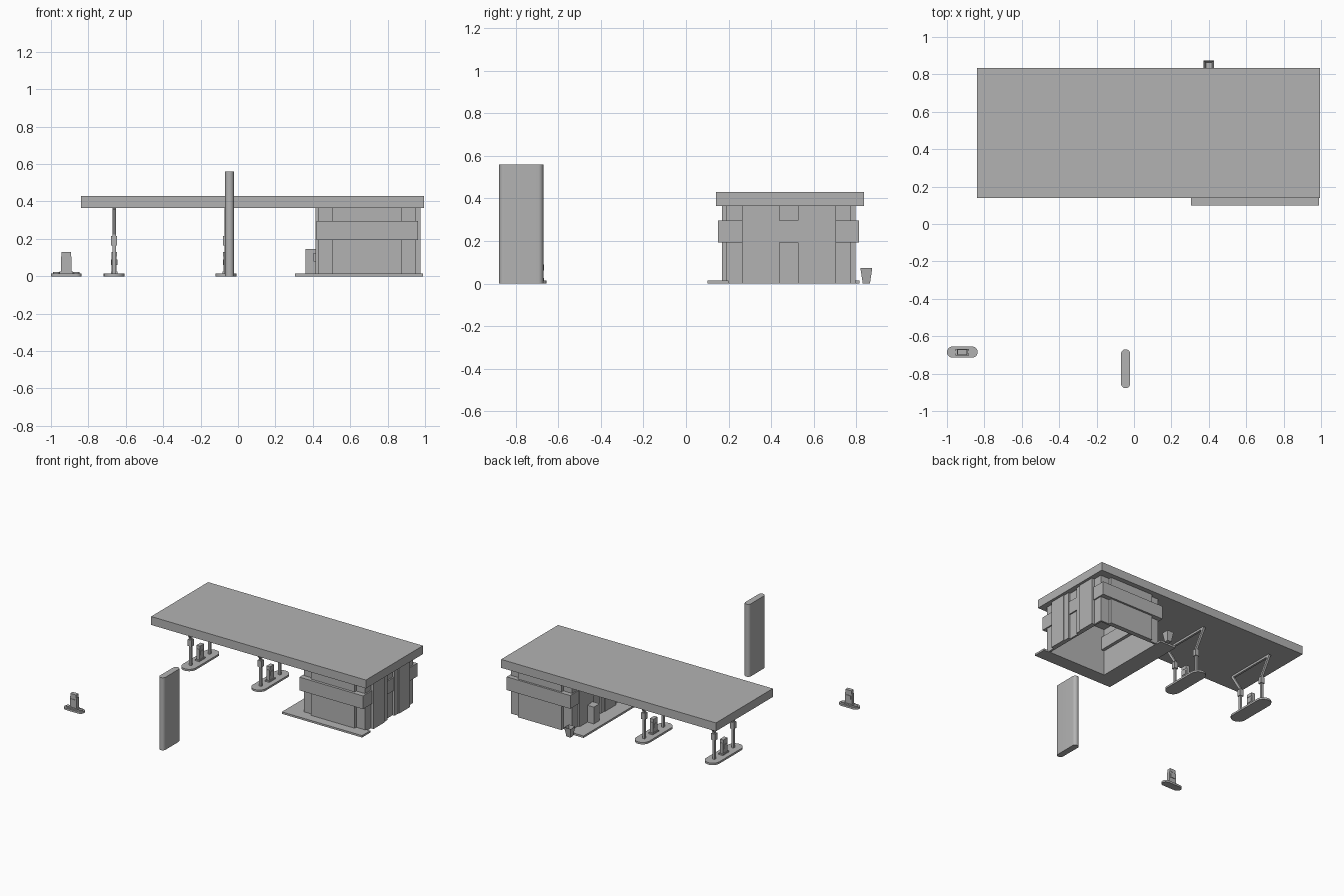
import bpy, bmesh, math
from mathutils import Vector, Matrix

cube = bpy.data.objects.get("Cube")
if cube:
    bpy.data.objects.remove(cube, do_unlink=True)

grey = bpy.data.materials.new("plain grey")
grey.use_nodes = True
tone = (0.45, 0.45, 0.45, 1)
grey.diffuse_color = tone
grey.node_tree.nodes["Principled BSDF"].inputs["Base Color"].default_value = tone


def finish(name, bm, matrix=None):
    bmesh.ops.recalc_face_normals(bm, faces=bm.faces)
    mesh = bpy.data.meshes.new(name)
    bm.to_mesh(mesh)
    bm.free()
    mesh.materials.append(grey)
    ob = bpy.data.objects.new(name, mesh)
    bpy.context.collection.objects.link(ob)
    if matrix is not None:
        ob.matrix_world = matrix
    return ob


def add_box(bm, xs, ys, zs):
    size = Vector((xs[1] - xs[0], ys[1] - ys[0], zs[1] - zs[0]))
    mid = Vector((sum(xs), sum(ys), sum(zs))) / 2
    bmesh.ops.create_cube(bm, size=1, matrix=Matrix.Translation(mid) @ Matrix.Diagonal((*size, 1)))


def box(name, xs, ys, zs, matrix=None):
    bm = bmesh.new()
    add_box(bm, xs, ys, zs)
    return finish(name, bm, matrix)


def ring(name, xs, ys, zs, t):
    """Four thin walls around an open room."""
    bm = bmesh.new()
    for y in (ys[0], ys[1] - t):
        add_box(bm, xs, (y, y + t), zs)
    for x in (xs[0], xs[1] - t):
        add_box(bm, (x, x + t), (ys[0] + t, ys[1] - t), zs)
    return finish(name, bm)


def stadium(name, length, width, z0, z1, matrix, steps=12):
    """Upright block with rounded ends, long along local x."""
    bm = bmesh.new()
    r, h, verts = width / 2, (length - width) / 2, []
    for end in (0, 1):
        for i in range(steps + 1):
            a = math.pi * (end + i / steps) - math.pi / 2
            verts.append(bm.verts.new((r * math.cos(a) + (h if end == 0 else -h), r * math.sin(a), z0)))
    face = bm.faces.new(verts)
    top = bmesh.ops.extrude_face_region(bm, geom=[face])["geom"]
    bmesh.ops.translate(bm, vec=(0, 0, z1 - z0), verts=[v for v in top if isinstance(v, bmesh.types.BMVert)])
    ob = finish(name, bm, matrix)
    bpy.ops.object.select_all(action='DESELECT')
    ob.select_set(True)
    bpy.context.view_layer.objects.active = ob
    bpy.ops.object.shade_smooth_by_angle()
    return ob


def bar(name, p, q, w, matrix):
    """Square bar from p to q."""
    p, q = Vector(p), Vector(q)
    bm = bmesh.new()
    turn = (q - p).to_track_quat('Z', 'Y').to_matrix().to_4x4()
    bmesh.ops.create_cube(bm, size=1, matrix=Matrix.Translation((p + q) / 2) @ turn
                          @ Matrix.Diagonal((w, w, (q - p).length, 1)))
    return finish(name, bm, matrix)


def pump(prefix, length, width, matrix):
    stadium(prefix + "_island", length, width, 0, 0.015, matrix)
    box(prefix + "_pump_plinth", (-0.037, 0.037), (-0.018, 0.018), (0.015, 0.025), matrix)
    box(prefix + "_pump_body", (-0.029, 0.029), (-0.013, 0.013), (0.025, 0.105), matrix)
    box(prefix + "_pump_head", (-0.025, 0.025), (-0.015, 0.015), (0.105, 0.13), matrix)
    for side in (-1, 1):
        ys = sorted((side * 0.013, side * 0.017))
        box(prefix + "_pump_nozzle", (-0.02, 0.02), ys, (0.06, 0.09), matrix)


# Canopy roof and the L-shaped pavement
TOP = 0.365
box("canopy", (-0.84, 0.995), (0.14, 0.835), (TOP, 0.43))
box("front_pavement", (0.305, 0.99), (0.10, 0.20), (0, 0.015))
box("side_pavement", (0.305, 0.44), (0.20, 0.815), (0, 0.015))

# Shop: hollow walls, wrapping band and standing panels
ring("shop_walls", (0.43, 0.953), (0.19, 0.775), (0, TOP), 0.015)
ring("sign_band", (0.42, 0.963), (0.15, 0.812), (0.193, 0.295), 0.05)
for name, ys in (("front_panel", (0.17, 0.192)), ("back_panel", (0.773, 0.797))):
    box(name, (0.505, 0.878), ys, (0, TOP))
for name, outer, inner in (("left", 0.975, 0.95), ("right", 0.415, 0.433)):
    step = outer + (inner - outer) * 0.25
    for side in (-1, 1):
        wide = sorted(0.483 + side * v for v in (0.088, 0.221))
        narrow = sorted(0.483 + side * v for v in (0.043, 0.088))
        box(name + "_panel", sorted((outer, inner)), wide, (0, TOP))
        box(name + "_panel_step", sorted((step, inner)), narrow, (0, TOP))

# Vending box beside the shop wall
box("vending_box", (0.36, 0.42), (0.54, 0.61), (0.015, 0.145))
box("vending_shelf", (0.405, 0.43), (0.525, 0.54), (0.08, 0.125))

# Litter bin: tapered, open top with a sunken floor
bm = bmesh.new()
add_box(bm, (-0.028, 0.028), (-0.028, 0.028), (0, 0.073))
bm.faces.ensure_lookup_table()
lid = max(bm.faces, key=lambda f: f.calc_center_median().z)
bmesh.ops.inset_region(bm, faces=[lid], thickness=0.006)
bmesh.ops.translate(bm, vec=(0, 0, -0.06), verts=lid.verts)
for v in bm.verts:
    k = 0.6 + 0.4 * v.co.z / 0.073
    v.co.x *= k
    v.co.y *= k
finish("litter_bin", bm, Matrix.Translation((0.4, 0.847, 0)))

# Two covered pump islands with splayed canopy supports
QUARTER = Matrix.Rotation(math.pi / 2, 4, 'Z')
for prefix, x in (("outer", -0.662), ("inner", -0.064)):
    m = Matrix.Translation((x, 0.485, 0)) @ QUARTER
    pump(prefix, 0.38, 0.112, m)
    for side in (-1, 1):
        foot, knee, tip = (side * 0.115, 0, 0.015), (side * 0.115, 0, 0.225), (side * 0.2, 0, 0.362)
        bar(prefix + "_post", foot, knee, 0.017, m)
        bar(prefix + "_splayed_strut", knee, tip, 0.017, m)
        us = sorted((side * 0.1, side * 0.13))
        box(prefix + "_post_box", us, (-0.016, 0.016), (0.165, 0.215), m)
    bar(prefix + "_top_beam", (-0.2, 0, 0.357), (0.2, 0, 0.357), 0.016, m)

# Separate small pump island with end kerbs
m = Matrix.Translation((-0.918, -0.685, 0))
pump("small", 0.164, 0.06, m)
for side in (-1, 1):
    stadium("small_end_kerb", 0.034, 0.028, 0.015, 0.022, m @ Matrix.Translation((side * 0.053, 0, 0)))

# Roadside pylon
stadium("pylon", 0.208, 0.048, 0, 0.56, Matrix.Translation((-0.045, -0.774, 0)) @ QUARTER, 16)
